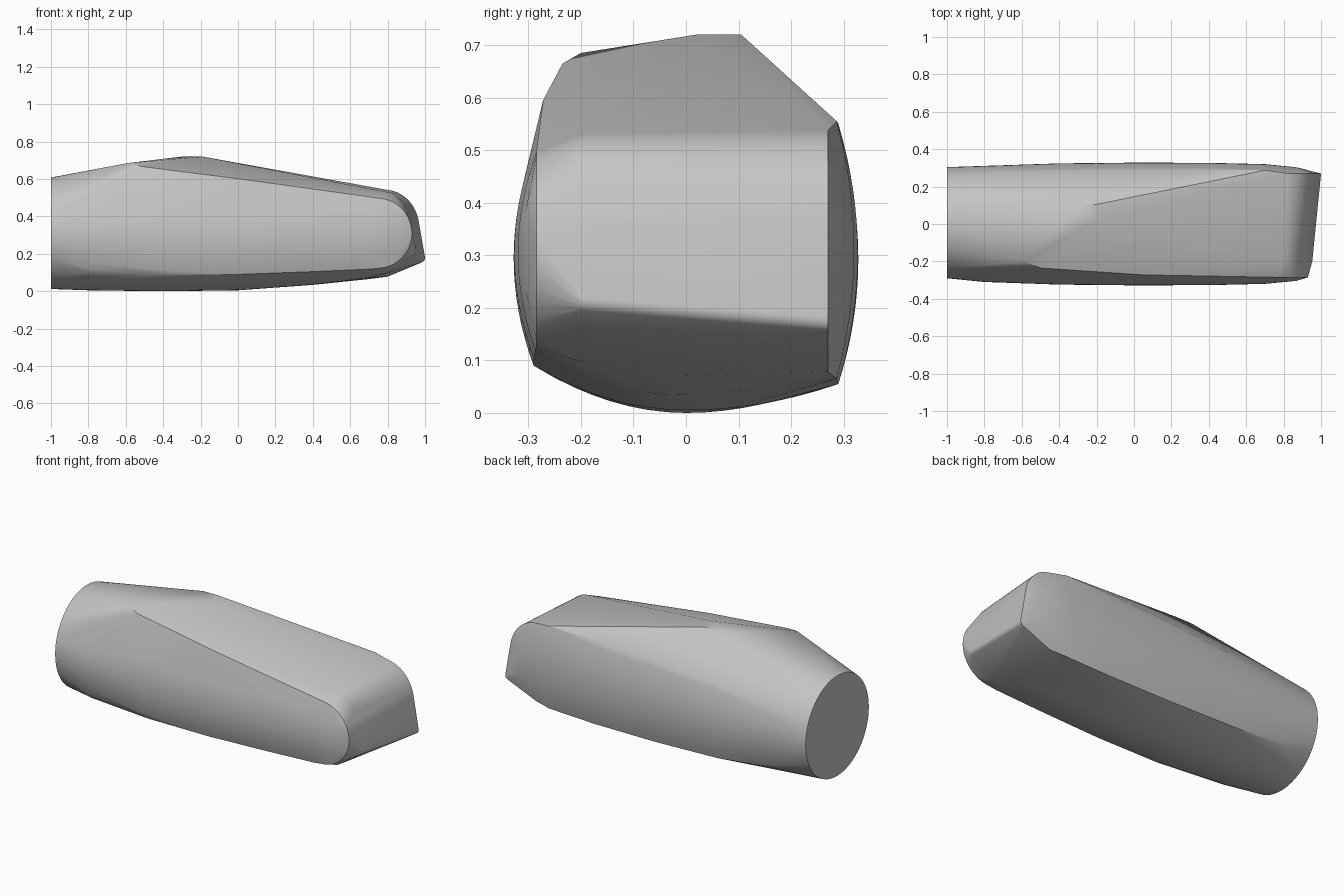
import bpy, bmesh
from math import sin, cos, radians, tau

cube = bpy.data.objects.get("Cube")
if cube:
    bpy.data.objects.remove(cube, do_unlink=True)

points = []

# Round tail cap
for i in range(64):
    a = tau * i / 64
    points.append((-1, 0.007 + 0.297 * cos(a), 0.31 + 0.298 * sin(a)))


def add_section(x, width, corner, z_mid, z_front, z_back, top_front, top_back):
    """Bowed belly and two bulging flanks of one cross-section."""
    for i in range(-8, 9):
        t = i / 8
        z_edge = z_front if t < 0 else z_back
        points.append((x, corner * t, z_mid + (z_edge - z_mid) * t * t))
        for side, low, high in ((-1, z_front, top_front), (1, z_back, top_back)):
            y = width - (width - corner) * t * t
            points.append((x, side * y, (low + high) / 2 + (high - low) / 2 * t))


# Main body sections from tail to nose
add_section(-0.8, 0.310, 0.26, 0.005, 0.10, 0.095, 0.49, 0.49)
add_section(-0.4, 0.324, 0.285, 0.0, 0.087, 0.065, 0.50, 0.50)
add_section(0.0, 0.328, 0.29, 0.005, 0.09, 0.055, 0.50, 0.53)
add_section(0.4, 0.327, 0.29, 0.034, 0.105, 0.055, 0.50, 0.55)
add_section(0.7, 0.320, 0.287, 0.070, 0.118, 0.065, 0.49, 0.555)

# Ridge peaks and front shoulder crease
points += [(-0.3, 0.105, 0.72), (-0.19, 0.02, 0.72), (-0.2, 0.105, 0.72),
           (-0.59, -0.2, 0.685), (-0.5, -0.235, 0.665), (0.05, -0.272, 0.595)]

# Flank curvature close to the nose
for z in (0.23, 0.31, 0.39):
    points += [(0.87, -0.304, z), (0.87, 0.303, z)]

# Front nose rim: rounded end of the flank
for i in range(25):
    a = radians(90 - 172 * i / 24)
    points.append((0.745 + 0.185 * cos(a), -0.285, 0.31 + 0.187 * sin(a)))


def add_nose(y, top, x_chin, z_chin, z_low):
    """Rounded brow, sloping face and chin at one depth."""
    for i in range(17):
        a = radians(90 - 80 * i / 16)
        points.append((0.79 + (x_chin - 0.82) * cos(a), y, top - 0.21 + 0.21 * sin(a)))
    for i in range(7):
        a = radians(10 - 75 * i / 6)
        points.append((x_chin - 0.025 + 0.025 * cos(a), y, z_chin + 0.025 * sin(a)))
    points.append((0.8, y, z_low))


add_nose(-0.2, 0.53, 0.953, 0.215, 0.098)
add_nose(0.27, 0.541, 1.0, 0.178, 0.078)

# Skin the guide curves into one convex shell
bm = bmesh.new()
for p in points:
    bm.verts.new(p)
bmesh.ops.remove_doubles(bm, verts=bm.verts, dist=0.002)
bmesh.ops.convex_hull(bm, input=bm.verts, use_existing_faces=False)
bmesh.ops.delete(bm, geom=[v for v in bm.verts if not v.link_faces], context='VERTS')
bmesh.ops.dissolve_limit(bm, angle_limit=radians(0.5), verts=bm.verts, edges=bm.edges)
bmesh.ops.recalc_face_normals(bm, faces=bm.faces)
mesh = bpy.data.meshes.new("tapered_body")
bm.to_mesh(mesh)
bm.free()

body = bpy.data.objects.new("tapered_body", mesh)
bpy.context.scene.collection.objects.link(body)

# Plain grey finish
color = (0.55, 0.55, 0.55, 1)
grey = bpy.data.materials.new("plain_grey")
grey.use_nodes = True
grey.diffuse_color = color
shader = next(n for n in grey.node_tree.nodes if n.type == 'BSDF_PRINCIPLED')
shader.inputs["Base Color"].default_value = color
mesh.materials.append(grey)

bpy.ops.object.select_all(action='DESELECT')
body.select_set(True)
bpy.context.view_layer.objects.active = body
bpy.ops.object.shade_smooth_by_angle(angle=radians(30))
